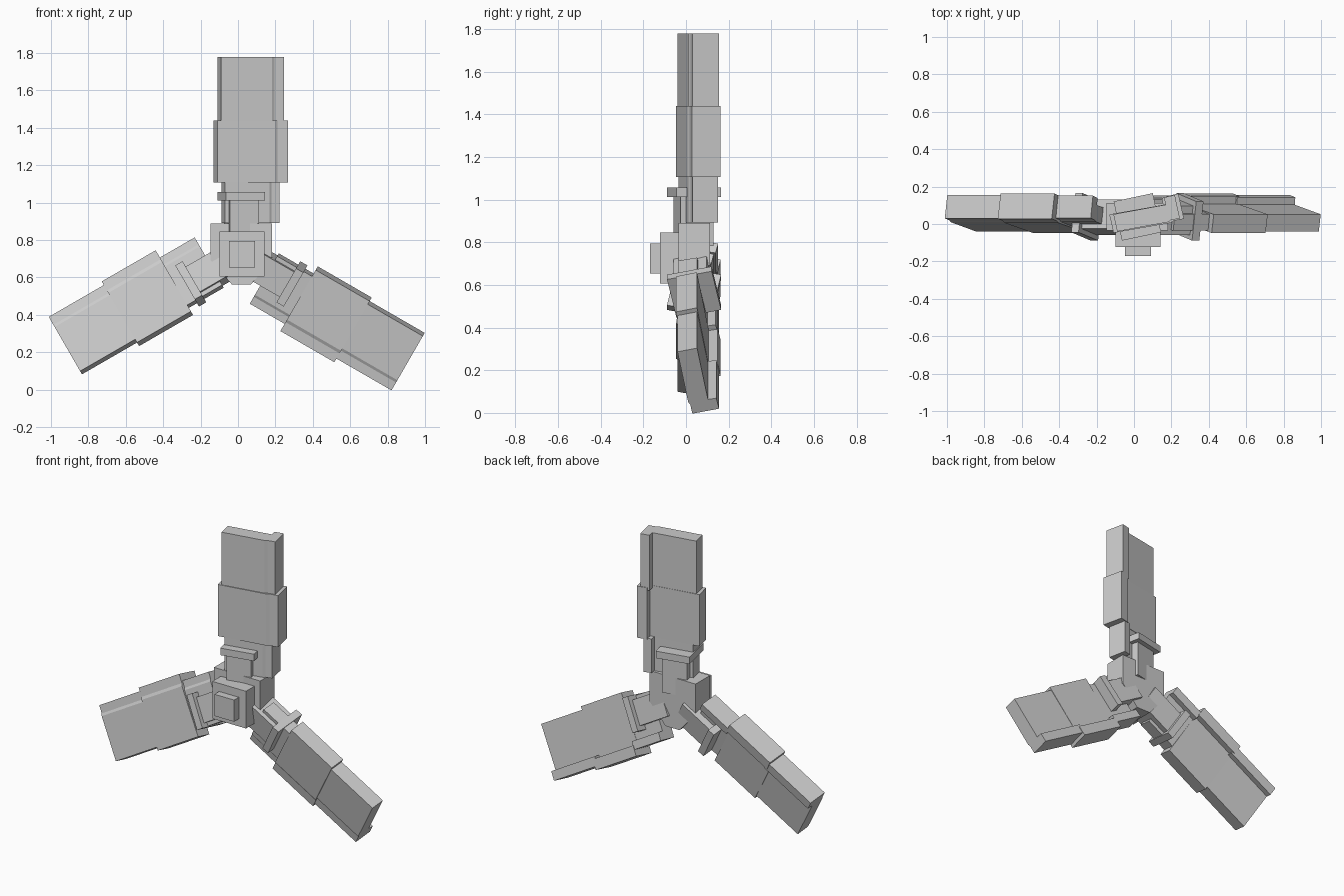
import bpy, bmesh
from math import radians
from mathutils import Matrix, Vector

if "Cube" in bpy.data.objects:
    bpy.data.objects.remove(bpy.data.objects["Cube"])

CX, CZ = 0.018, 0.722          # rotor axis (runs along y)


def prism(name, points, place, a, b, matrix=Matrix()):
    """Extrude a closed 2D profile; place(u, v, t) maps it into space."""
    bm = bmesh.new()
    lo = [bm.verts.new(matrix @ Vector(place(u, v, a))) for u, v in points]
    hi = [bm.verts.new(matrix @ Vector(place(u, v, b))) for u, v in points]
    n = len(points)
    bm.faces.new(lo)
    bm.faces.new(hi)
    for i in range(n):
        j = (i + 1) % n
        bm.faces.new((lo[i], lo[j], hi[j], hi[i]))
    bmesh.ops.recalc_face_normals(bm, faces=bm.faces)
    me = bpy.data.meshes.new(name)
    bm.to_mesh(me)
    bm.free()
    ob = bpy.data.objects.new(name, me)
    bpy.context.collection.objects.link(ob)
    return ob


def along_z(u, v, t):
    return (u, v, t)


def along_y(u, v, t):
    return (u, t, v)


def square(h):
    return [(-h, -h), (h, -h), (h, h), (-h, h)]


def turned(h, deg, cy):
    rot = Matrix.Rotation(radians(deg), 2)
    return [tuple(rot @ Vector(p) + Vector((0, cy))) for p in square(h)]


def scaled(points, sx, sy, cx=0.048, cy=0.058):
    return [(cx + (u - cx) * sx, cy + (v - cy) * sy) for u, v in points]


# pitched blade section: thin plate with a set-back thicker edge strip
blade = [(-0.108, -0.04), (0.164, 0.010), (0.178, 0.020), (0.227, 0.030),
         (0.200, 0.155), (0.143, 0.142), (0.150, 0.103), (-0.128, 0.052)]

# three blades around the hub
for i in range(3):
    m = Matrix.Translation((CX, 0, CZ)) @ Matrix.Rotation(radians(120 * i), 4, 'Y')
    prism(f"blade_tip_{i}", blade, along_z, 0.70, 1.058, m)
    prism(f"blade_sleeve_{i}", scaled(blade, 1.125, 1.08), along_z, 0.385, 0.718, m)
    prism(f"blade_inner_{i}", scaled(blade, 0.875, 0.96), along_z, 0.17, 0.39, m)
    prism(f"blade_root_{i}", turned(0.079, 12, 0.036), along_z, 0.06, 0.335, m)
    prism(f"root_collar_{i}", turned(0.107, 12, 0.038), along_z, 0.29, 0.335, m)

# hub body, front block and cap
hub_m = Matrix.Translation((CX, 0, CZ))
hub = [(-0.165, 0.168), (0.165, 0.168), (0.165, -0.03),
       (0.05, -0.16), (-0.05, -0.16), (-0.165, -0.03)]
prism("hub_body", hub, along_y, -0.035, 0.112, hub_m)
prism("hub_front", square(0.12), along_y, -0.122, 0.0, hub_m @ Matrix.Translation((0.004, 0, 0.004)))
prism("hub_cap", square(0.07), along_y, -0.17, -0.1, hub_m @ Matrix.Translation((0.003, 0, 0.002)))
